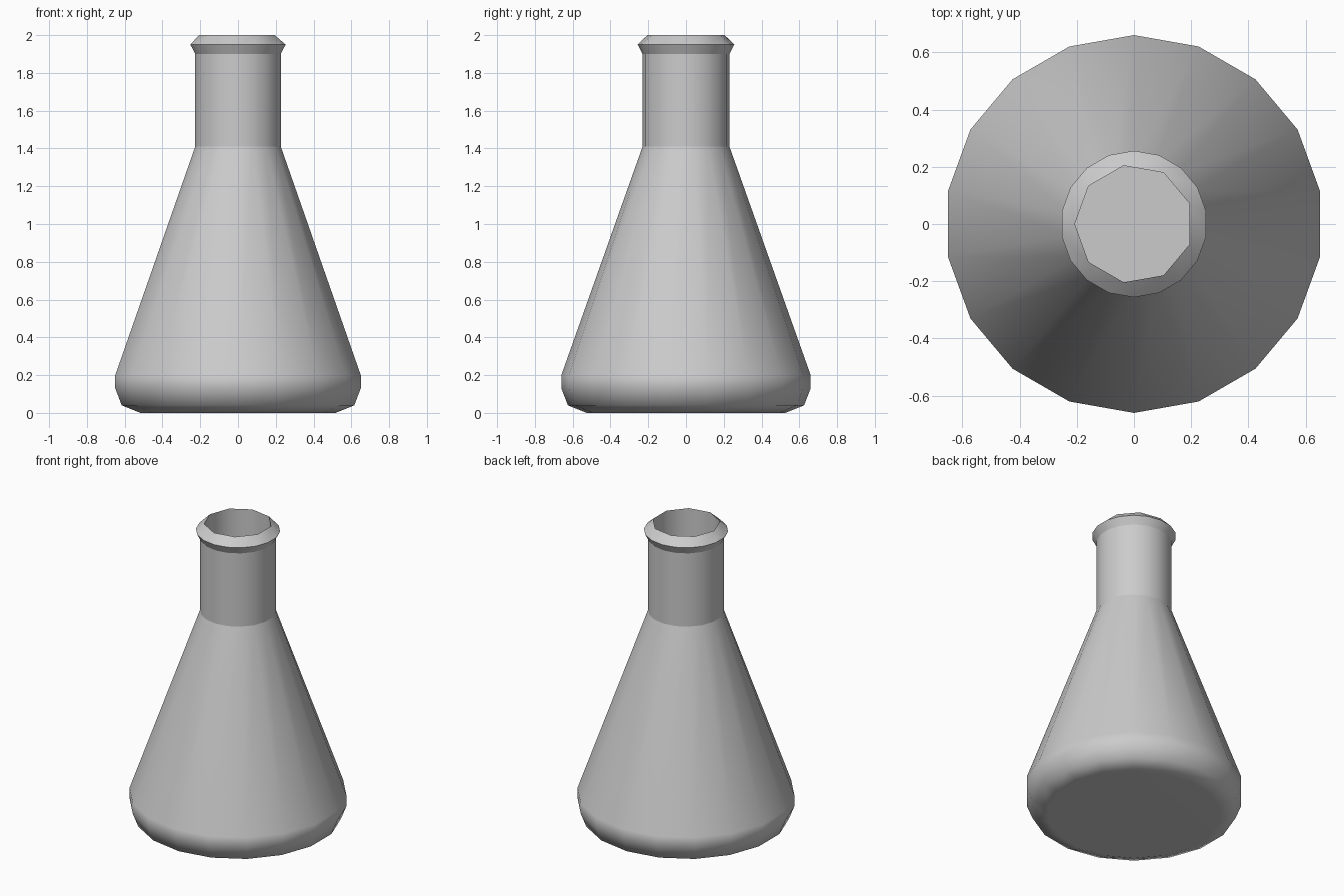
import bpy, bmesh, math

if "Cube" in bpy.data.objects:
    bpy.data.objects.remove(bpy.data.objects["Cube"], do_unlink=True)

# One plain grey for the whole flask
grey = bpy.data.materials.new("flask grey")
grey.use_nodes = True
colour = (0.6, 0.6, 0.6, 1)
grey.diffuse_color = colour
grey.node_tree.nodes["Principled BSDF"].inputs["Base Color"].default_value = colour

SIDES = 18
HOLE = SIDES // 2
bm = bmesh.new()


def ring(radius, z, count, start):
    angles = [math.radians(start + 360 * i / count) for i in range(count)]
    return [bm.verts.new((radius * math.cos(a), radius * math.sin(a), z)) for a in angles]


def bridge(lower, upper):
    n = len(lower)
    for i in range(n):
        j = (i + 1) % n
        bm.faces.new((lower[i], lower[j], upper[j], upper[i]))


def crease(verts):
    for a, b in zip(verts, verts[1:] + verts[:1]):
        bm.edges.get((a, b)).smooth = False


# Outer wall: rounded foot, cone, neck and flared lip (radius, height)
outer_profile = [(0.525, 0), (0.625, 0.04), (0.66, 0.13), (0.66, 0.2),
                 (0.23, 1.41), (0.23, 1.9), (0.256, 1.95)]
outer = [ring(r, z, SIDES, 10) for r, z in outer_profile]
bm.faces.new(outer[0][::-1])
for lower, upper in zip(outer, outer[1:]):
    bridge(lower, upper)

# Inner wall: nine-sided mouth, straight neck, widening chamber and floor
inner_profile = [(0.207, 2), (0.207, 1.4), (0.58, 0.22), (0.48, 0.04)]
inner = [ring(r, z, HOLE, 20) for r, z in inner_profile]
for lower, upper in zip(inner, inner[1:]):
    bridge(lower, upper)
bm.faces.new(inner[-1])

# Rim: join the lip to the mouth with half as many sides
lip, mouth = outer[-1], inner[0]
for i in range(HOLE):
    a, b, c = (lip[(2 * i + k) % SIDES] for k in range(3))
    bm.faces.new((a, b, mouth[i]))
    bm.faces.new((b, c, mouth[(i + 1) % HOLE], mouth[i]))

# Smooth shading, with creases at the neck, lip and mouth
for face in bm.faces:
    face.smooth = True
for sharp_ring in outer[4:] + [inner[0], inner[1], inner[-1]]:
    crease(sharp_ring)

mesh = bpy.data.meshes.new("flask")
bm.to_mesh(mesh)
bm.free()
mesh.materials.append(grey)
flask = bpy.data.objects.new("flask", mesh)
bpy.context.collection.objects.link(flask)
weighted = flask.modifiers.new("even shading", 'WEIGHTED_NORMAL')
weighted.keep_sharp = True
